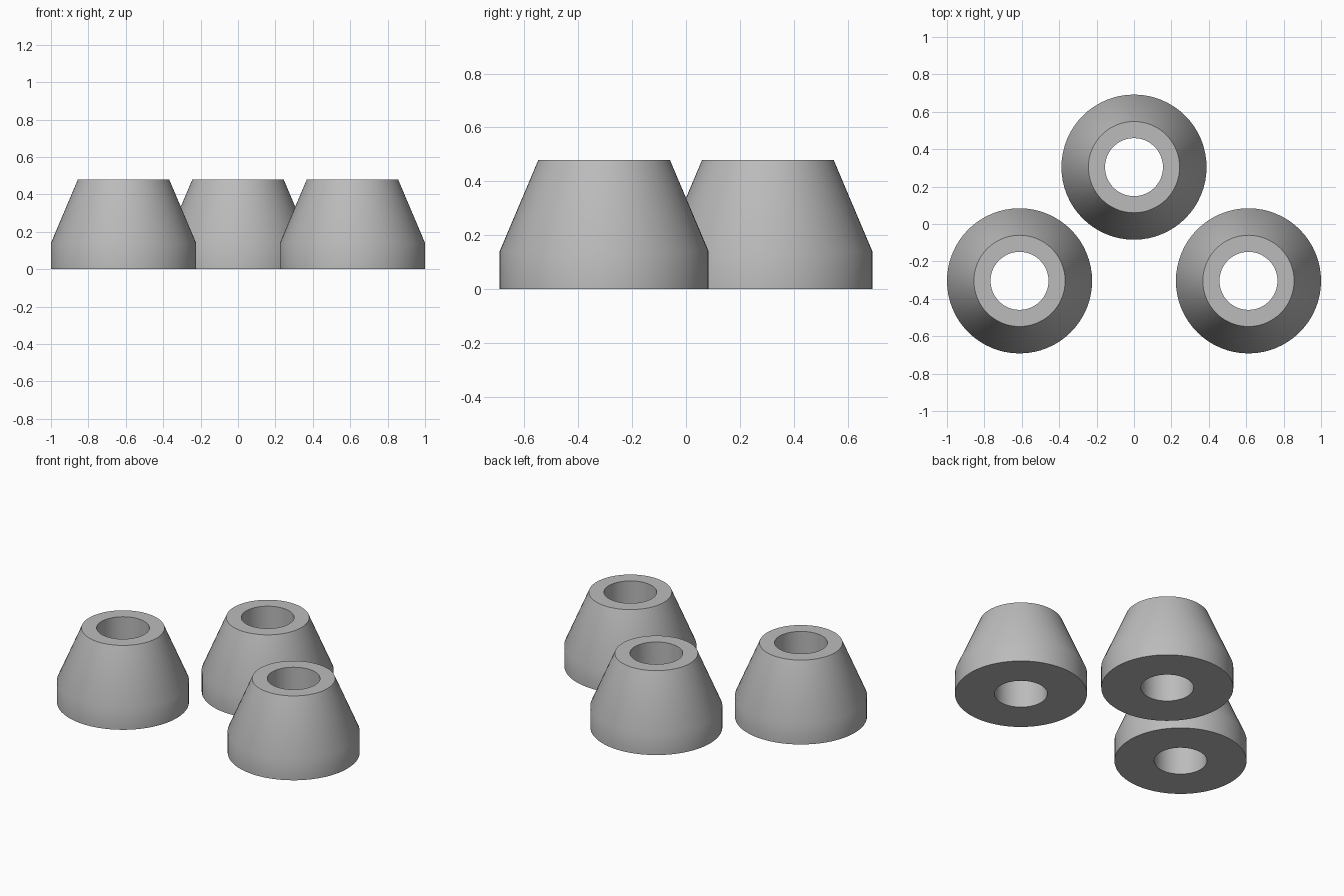
import bpy
import bmesh
import math

cube = bpy.data.objects.get("Cube")
if cube:
    bpy.data.objects.remove(cube, do_unlink=True)

SEGMENTS = 64
# Closed wall section: (radius, height)
PROFILE = [(0.155, 0), (0.388, 0), (0.388, 0.14), (0.244, 0.48), (0.155, 0.48)]

grey = bpy.data.materials.new("plain grey")
grey.use_nodes = True
colour = (0.5, 0.5, 0.5, 1)
grey.diffuse_color = colour
grey.node_tree.nodes["Principled BSDF"].inputs["Base Color"].default_value = colour


def tapered_foot(name, x, y):
    """Lathe the wall section into a tapered foot with a through hole."""
    bm = bmesh.new()
    rings = []
    for i in range(SEGMENTS):
        a = math.tau * i / SEGMENTS
        rings.append([bm.verts.new((r * math.cos(a), r * math.sin(a), z))
                      for r, z in PROFILE])
    count = len(PROFILE)
    for i in range(SEGMENTS):
        here, after = rings[i], rings[(i + 1) % SEGMENTS]
        for j in range(count):
            k = (j + 1) % count
            bm.faces.new((here[j], after[j], after[k], here[k]))
    bmesh.ops.recalc_face_normals(bm, faces=bm.faces)
    mesh = bpy.data.meshes.new(name)
    bm.to_mesh(mesh)
    bm.free()
    mesh.materials.append(grey)
    obj = bpy.data.objects.new(name, mesh)
    obj.location = (x, y, 0)
    bpy.context.collection.objects.link(obj)
    # Smooth round walls, crisp rims
    bpy.ops.object.select_all(action="DESELECT")
    obj.select_set(True)
    bpy.context.view_layer.objects.active = obj
    bpy.ops.object.shade_smooth_by_angle(angle=math.radians(30))


# Two feet in front, one centred behind
tapered_foot("front_left_foot", 0.612, -0.304)
tapered_foot("front_right_foot", -0.612, -0.304)
tapered_foot("back_foot", 0, 0.304)
